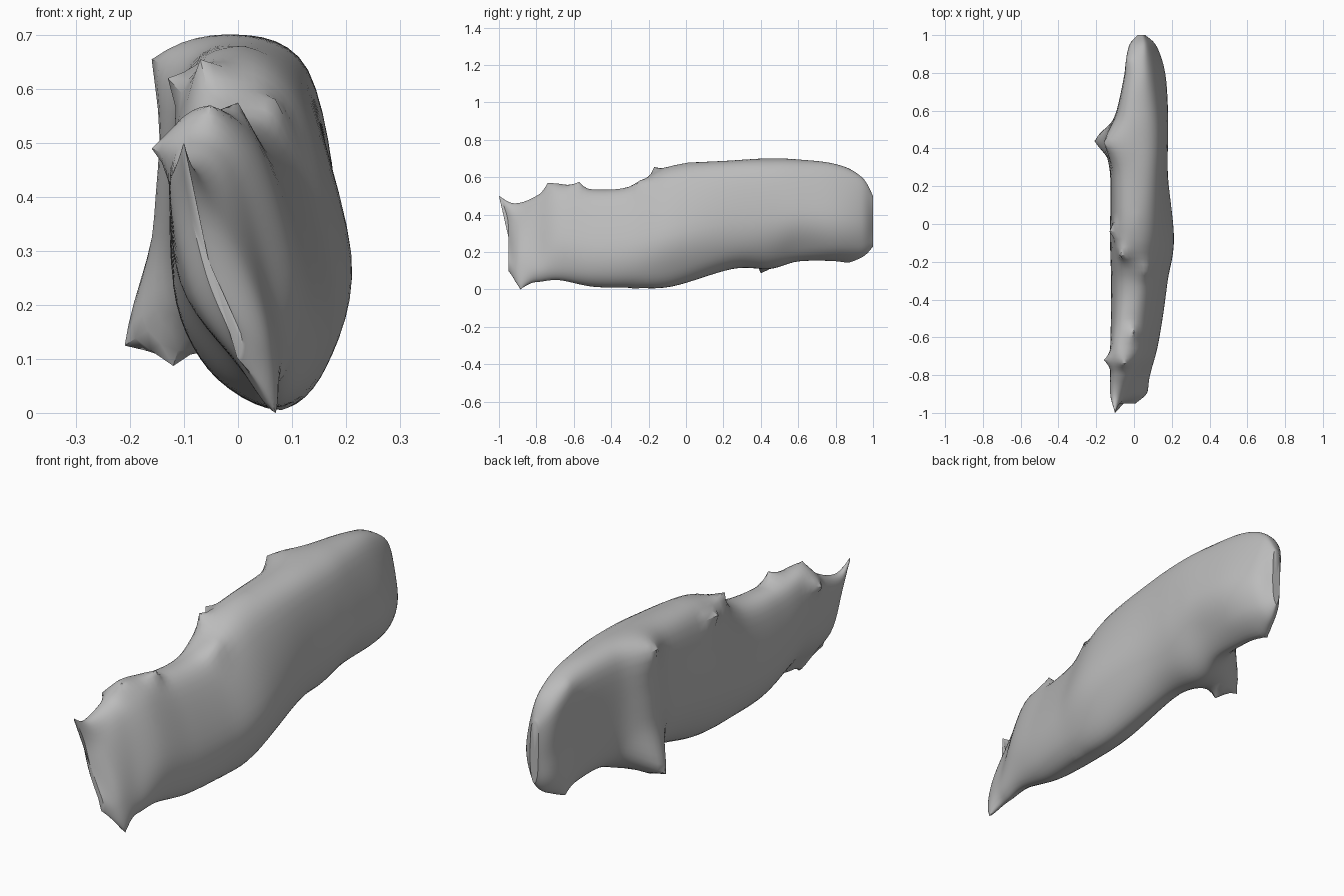
import bpy, bmesh, math
from mathutils import Vector

if "Cube" in bpy.data.objects:
    bpy.data.objects.remove(bpy.data.objects["Cube"], do_unlink=True)

# Cross-sections along the slab:
# y, bottom z, top z, bottom x, top x, left x (low, mid, high), right x (low, mid, high)
SECTIONS = [
    (-.95, .10, .47, .00, -.10, -.015, -.06, -.10, .005, -.05, -.09),
    (-.90, .05, .45, .045, -.10, -.005, -.085, -.125, .06, .03, -.05),
    (-.80, .04, .50, .05, -.08, -.01, -.105, -.125, .085, .06, -.01),
    (-.68, .05, .56, .06, -.06, -.025, -.115, -.12, .11, .11, .03),
    (-.50, .015, .535, .06, -.03, -.045, -.12, -.10, .135, .145, .06),
    (-.30, .01, .55, .07, .00, -.055, -.12, -.09, .155, .175, .09),
    (-.08, .015, .66, .07, -.01, -.06, -.125, -.10, .165, .21, .11),
    (.25, .11, .69, .03, .01, -.08, -.125, -.10, .14, .18, .125),
    (.45, .11, .70, .00, .00, -.15, -.155, -.115, .12, .18, .13),
    (.60, .15, .695, .03, .01, -.06, -.09, -.08, .12, .18, .12),
    (.80, .155, .67, .02, .03, -.03, -.04, -.045, .12, .165, .10),
    (.94, .175, .60, .03, .04, -.01, -.015, -.025, .09, .12, .08),
    (1.0, .23, .50, .04, .04, .025, .02, .02, .055, .06, .055),
]
# Torn points: the surface is drawn out to each target within a radius
SPIKES = [
    ((-.10, -1.0, .50), .13), ((.07, -.885, .00), .08), ((-.16, -.72, .49), .08),
    ((-.05, -.74, .57), .09), ((.00, -.57, .575), .08), ((.07, -.25, .58), .10),
    ((-.13, -.04, .62), .07), ((-.07, -.17, .655), .08), ((-.21, .44, .125), .16),
    ((-.12, .40, .087), .09), ((.01, .02, .68), .08), ((.08, -.28, .005), .06),
    ((-.16, .43, .655), .17), ((-.03, .87, .635), .12), ((-.02, .87, .145), .12),
]
AROUND, ALONG = 6, 7    # spline steps between ring points and between sections


def spline(p0, p1, p2, p3, t):
    """Catmull-Rom blend of four points."""
    return (p1 * 2 + (p2 - p0) * t + (p0 * 2 - p1 * 5 + p2 * 4 - p3) * t * t
            + (p1 * 3 - p0 - p2 * 3 + p3) * t ** 3) * 0.5


def ring(section):
    """Smooth closed outline through the eight points of one section."""
    y, zb, zt, xb, xt, l1, l2, l3, r1, r2, r3 = section
    low, mid, high = (zb + (zt - zb) * f for f in (.13, .43, .89))
    pts = [Vector((x, y, z)) for x, z in (
        (xb, zb), (r1, low), (r2, mid), (r3, high),
        (xt, zt), (l3, high), (l2, mid), (l1, low))]
    return [spline(pts[i - 1], pts[i], pts[(i + 1) % 8], pts[(i + 2) % 8], k / AROUND)
            for i in range(8) for k in range(AROUND)]


# Blend the section outlines along the length
key = [ring(s) for s in SECTIONS]
last = len(key) - 1
rings = []
for i in range(last):
    four = (key[max(i - 1, 0)], key[i], key[i + 1], key[min(i + 2, last)])
    for k in range(ALONG):
        rings.append([spline(*p, k / ALONG) for p in zip(*four)])
rings.append(key[last])

# Skin the outlines and close both ends
bm = bmesh.new()
rows = [[bm.verts.new(p) for p in r] for r in rings]
n = len(rows[0])
for a, b in zip(rows, rows[1:]):
    for j in range(n):
        bm.faces.new((a[j], a[(j + 1) % n], b[(j + 1) % n], b[j]))
for row in (rows[0], rows[-1]):
    cap = bm.faces.new(row)
    bmesh.ops.poke(bm, faces=[cap])

# Draw out the spikes
for target, radius in SPIKES:
    target = Vector(target)
    base = min(bm.verts, key=lambda v: (v.co - target).length).co.copy()
    for v in bm.verts:
        d = (v.co - base).length / radius
        if d < 1:
            v.co += (target - base) * (1 - d) ** 2

bmesh.ops.recalc_face_normals(bm, faces=bm.faces[:])
mesh = bpy.data.meshes.new("rough_slab")
bm.to_mesh(mesh)
bm.free()
slab = bpy.data.objects.new("rough_slab", mesh)
bpy.context.collection.objects.link(slab)

# One plain grey material
grey = bpy.data.materials.new("stone_grey")
grey.use_nodes = True
colour = (0.5, 0.5, 0.5, 1)
grey.diffuse_color = colour
grey.node_tree.nodes["Principled BSDF"].inputs["Base Color"].default_value = colour
mesh.materials.append(grey)

# Smooth shading with sharp creases
bpy.context.view_layer.objects.active = slab
slab.select_set(True)
bpy.ops.object.shade_smooth_by_angle(angle=math.radians(40))
